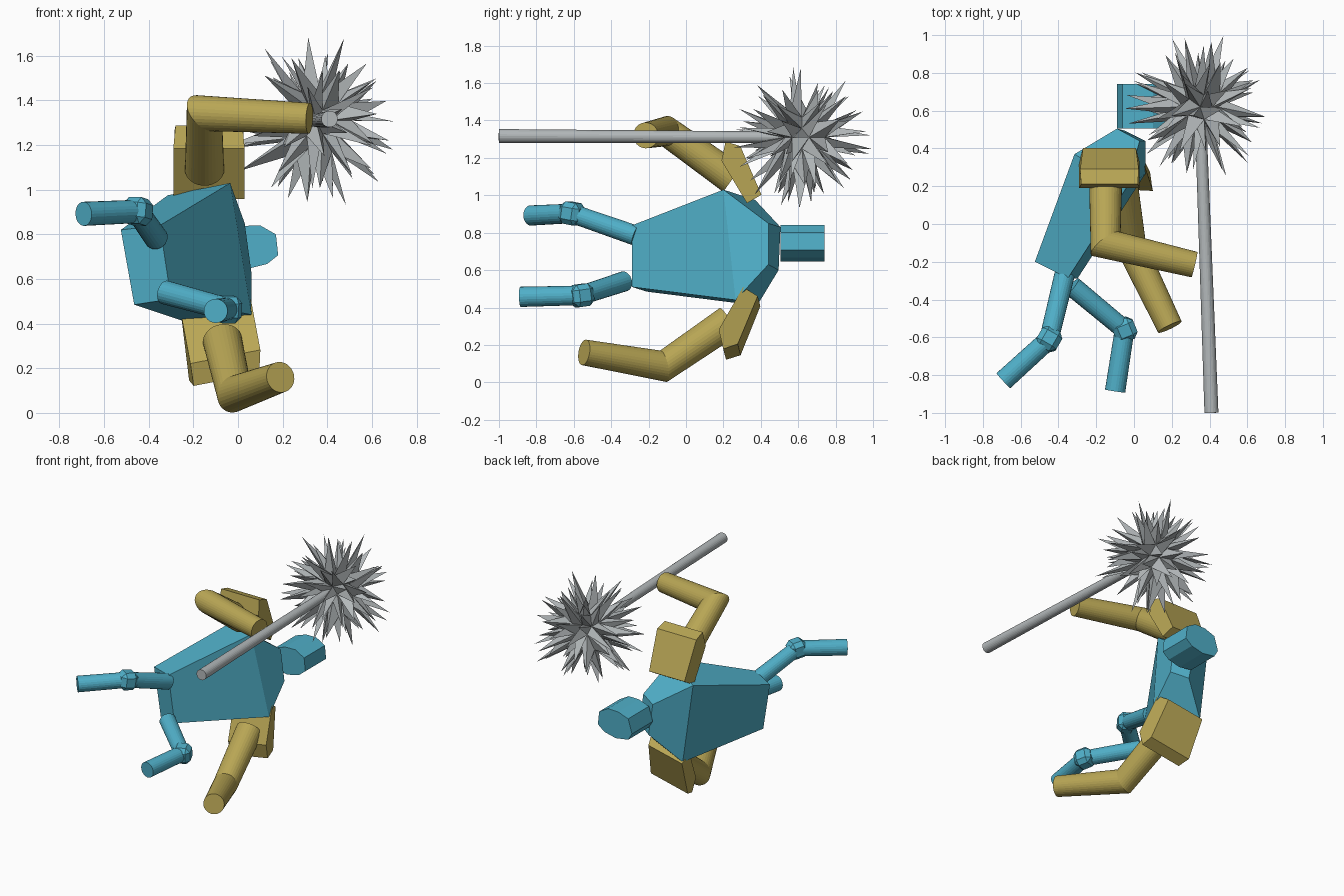
import bpy, bmesh, random
from math import cos, sin, tau
from mathutils import Vector, Matrix

if "Cube" in bpy.data.objects:
    bpy.data.objects.remove(bpy.data.objects["Cube"])

random.seed(7)


def material(name, rgb):
    m = bpy.data.materials.new(name)
    m.diffuse_color = (*rgb, 1)
    m.use_nodes = True
    m.node_tree.nodes["Principled BSDF"].inputs["Base Color"].default_value = m.diffuse_color
    return m


BLUE = material("blue", (0.08, 0.43, 0.58))
GOLD = material("gold", (0.48, 0.38, 0.09))
STEEL = material("steel", (0.45, 0.48, 0.49))


def finish(name, bm, mat):
    bmesh.ops.recalc_face_normals(bm, faces=bm.faces[:])
    me = bpy.data.meshes.new(name)
    bm.to_mesh(me)
    bm.free()
    me.materials.append(mat)
    ob = bpy.data.objects.new(name, me)
    bpy.context.collection.objects.link(ob)
    return ob


def rod(name, a, b, r1, r2, mat, sides=32):
    a, b = Vector(a), Vector(b)
    d = b - a
    bm = bmesh.new()
    mx = Matrix.Translation((a + b) / 2) @ d.to_track_quat('Z', 'Y').to_matrix().to_4x4()
    bmesh.ops.create_cone(bm, cap_ends=True, segments=sides, radius1=r1, radius2=r2,
                          depth=d.length, matrix=mx)
    return finish(name, bm, mat)


def loft(name, rings, mat):
    """Closed solid through rings that have equal point counts."""
    bm = bmesh.new()
    rs = [[bm.verts.new(p) for p in ring] for ring in rings]
    n = len(rs[0])
    for p, q in zip(rs, rs[1:]):
        for i in range(n):
            j = (i + 1) % n
            bm.faces.new((p[i], p[j], q[j], q[i]))
    bm.faces.new(rs[0])
    bm.faces.new(rs[-1])
    return finish(name, bm, mat)


def bent_arm(name, s, e, h, r1, r2, r3):
    """Pipe from shoulder to hand with a mitred elbow."""
    s, e, h = Vector(s), Vector(e), Vector(h)
    d1, d2 = (e - s).normalized(), (h - e).normalized()
    m = (d1 + d2).normalized()
    side = d1.cross(d2).normalized()
    rings = []
    for c, d, r, stretch in ((s, d1, r1, 1), (e, m, r2, 1 / m.dot(d1)), (h, d2, r3, 1)):
        up = d.cross(side)
        rings.append([c + r * (cos(tau * i / 32) * side + sin(tau * i / 32) * stretch * up)
                      for i in range(32)])
    loft(name, rings, GOLD)


def pad(name, centre, away, across, out):
    """Shoulder pad: five-sided profile with a lip, narrower on its outer face."""
    c, u, w, n = (Vector(v) for v in (centre, away, across, out))
    u, w, n = u.normalized(), w.normalized(), n.normalized()
    profile = ((.095, -.078, .16), (.18, -.016, .15), (.125, .046, .155),
               (-.158, .042, .14), (-.168, -.047, .16))
    loft(name, [[c + u * a + n * b + w * k * hw for a, b, hw in profile]
                for k in (-1, 1)], GOLD)


# Torso lying on its side: hips, shoulders, neck
loft("torso", [
    [(-.525, -.20, .82), (-.35, -.287, .84), (-.30, -.29, .51), (-.465, -.21, .485)],
    [(-.315, .37, .975), (-.035, .20, 1.03), (.06, .265, .44), (-.24, .38, .41)],
    [(-.09, .505, .83), (.03, .44, .85), (.06, .44, .63), (-.05, .495, .60)],
], BLUE)

# Head: chamfered block
outline = [(-.06, .81), (.02, .838), (.10, .84), (.17, .80), (.18, .707),
           (.13, .667), (.04, .645), (-.06, .66), (-.09, .71)]
loft("head", [[(x, y, z) for x, z in outline] for y in (.505, .74)], BLUE)

# Arms and shoulder pads
bent_arm("upper_arm", (-.15, .25, 1.09), (-.15, -.105, 1.343), (.32, -.215, 1.32),
         .088, .079, .069)
bent_arm("lower_arm", (-.07, .23, .325), (-.015, -.12, .086), (.19, -.545, .16),
         .088, .080, .069)
pad("upper_shoulder_pad", (-.13, .30, 1.13), (0, -.41, .91), (1, 0, 0), (0, .91, .41))
pad("lower_shoulder_pad", (-.08, .291, .307), (.147, -.387, -.907), (.97, -.05, .19),
    (-.12, .91, -.40))

# Legs: hip, knee, foot
for side, (a, k, f) in {
    "upper": ((-.368, -.27, .785), (-.45, -.61, .903), (-.692, -.83, .892)),
    "lower": ((-.327, -.33, .54), (-.05, -.56, .465), (-.10, -.885, .457)),
}.items():
    rod(side + "_thigh", a, k, .054, .051, BLUE, 24)
    rod(side + "_shin", k, f, .052, .054, BLUE, 24)
    bm = bmesh.new()
    turn = (Vector(f) - Vector(a)).to_track_quat('Z', 'Y').to_matrix().to_4x4()
    bmesh.ops.create_cube(bm, size=.12, matrix=Matrix.Translation(k) @ turn)
    bmesh.ops.bevel(bm, geom=bm.edges[:], offset=.028, segments=1, affect='EDGES')
    finish(side + "_knee", bm, BLUE)

# Mace: shaft and spiked ball
hub = Vector((.35, .62, 1.31))
rod("mace_shaft", (.41, -1.0, 1.317), hub, .037, .030, STEEL, 24)
bm = bmesh.new()
bmesh.ops.create_icosphere(bm, subdivisions=2, radius=1)
for v in bm.verts:
    v.co *= random.uniform(.10, .18)
for f in bm.faces[:]:
    tip_dir = f.calc_center_median().normalized()
    wobble = Vector([random.uniform(-.18, .18) for _ in range(3)])
    tip = (tip_dir + wobble).normalized() * random.uniform(.30, .41)
    top = bm.verts.new(tip)
    vs = f.verts[:]
    bm.faces.remove(f)
    for i in range(3):
        bm.faces.new((vs[i], vs[(i + 1) % 3], top))
bmesh.ops.translate(bm, verts=bm.verts[:], vec=hub)
finish("mace_spikes", bm, STEEL)
